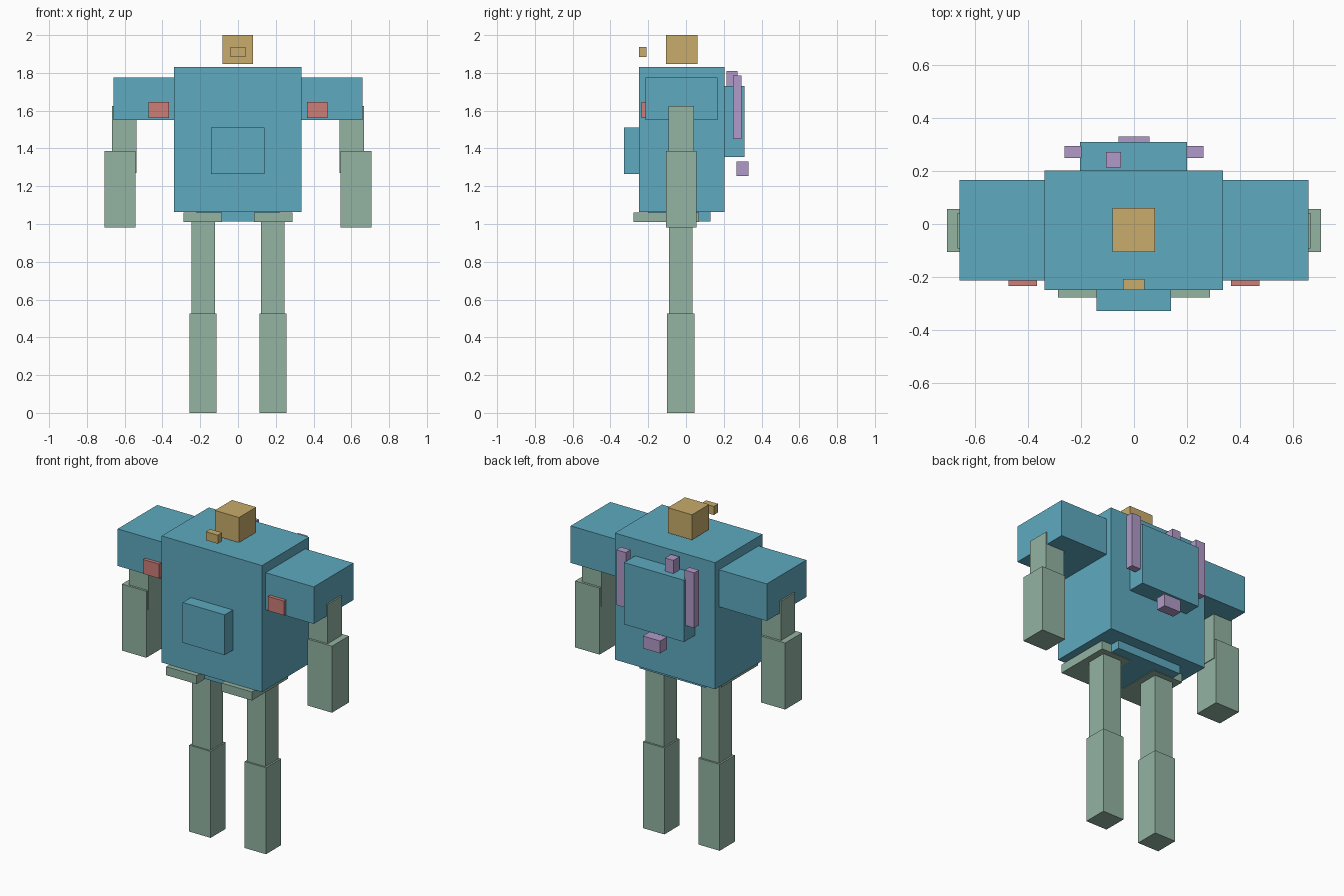
import bpy

if "Cube" in bpy.data.objects:
    bpy.data.objects.remove(bpy.data.objects["Cube"])


def material(name, rgb):
    """Flat colour from 0-255 display values."""
    def linear(c):
        c /= 255
        return c / 12.92 if c <= 0.04045 else ((c + 0.055) / 1.055) ** 2.4
    mat = bpy.data.materials.new(name)
    mat.diffuse_color = (*[linear(c) for c in rgb], 1)
    mat.use_nodes = True
    mat.node_tree.nodes["Principled BSDF"].inputs["Base Color"].default_value = mat.diffuse_color
    return mat


BLUE = material("armour_blue", (94, 170, 192))
GREEN = material("limb_green", (147, 179, 162))
GOLD = material("head_gold", (200, 172, 107))
PURPLE = material("thruster_purple", (177, 154, 200))
RED = material("badge_red", (204, 126, 120))


def box(name, mat, x, y, z):
    """Box spanning the given (min, max) ranges."""
    bpy.ops.mesh.primitive_cube_add(
        size=1, location=[(a + b) / 2 for a, b in (x, y, z)])
    obj = bpy.context.object
    obj.name = name
    obj.scale = [b - a for a, b in (x, y, z)]
    bpy.ops.object.transform_apply(location=False, rotation=False, scale=True)
    obj.data.materials.append(mat)


def pair(name, mat, x, y, z):
    """The same box on both sides of the body."""
    box(name + "_right", mat, x, y, z)
    box(name + "_left", mat, (-x[1], -x[0]), y, z)


# Head and its small front piece
box("head", GOLD, (-0.082, 0.08), (-0.105, 0.06), (1.847, 2.0))
box("visor", GOLD, (-0.041, 0.039), (-0.25, -0.208), (1.885, 1.937))

# Torso, belly block and pelvis
box("torso", BLUE, (-0.338, 0.336), (-0.25, 0.203), (1.063, 1.832))
box("belly_block", BLUE, (-0.142, 0.14), (-0.328, -0.24), (1.265, 1.51))
box("pelvis", BLUE, (-0.22, 0.22), (-0.2, 0.13), (1.013, 1.065))
pair("hip_plate", GREEN, (0.084, 0.288), (-0.278, 0.07), (1.01, 1.062))

# Shoulders with badges
pair("shoulder", BLUE, (0.33, 0.659), (-0.214, 0.166), (1.55, 1.775))
pair("badge", RED, (0.366, 0.474), (-0.235, -0.205), (1.56, 1.647))

# Arms
pair("upper_arm", GREEN, (0.538, 0.668), (-0.093, 0.042), (1.27, 1.625))
pair("forearm", GREEN, (0.542, 0.706), (-0.106, 0.056), (0.982, 1.386))

# Legs
pair("thigh", GREEN, (0.123, 0.247), (-0.09, 0.034), (0.45, 1.03))
pair("shin", GREEN, (0.114, 0.258), (-0.1, 0.045), (0.0, 0.525))

# Backpack with side rods, top stub and lower nozzles
box("backpack", BLUE, (-0.204, 0.2), (0.2, 0.31), (1.355, 1.73))
pair("side_rod", PURPLE, (0.198, 0.262), (0.25, 0.295), (1.45, 1.785))
box("top_stub", PURPLE, (-0.106, -0.05), (0.214, 0.272), (1.73, 1.81))
pair("nozzle", PURPLE, (0.0, 0.058), (0.267, 0.331), (1.255, 1.33))
